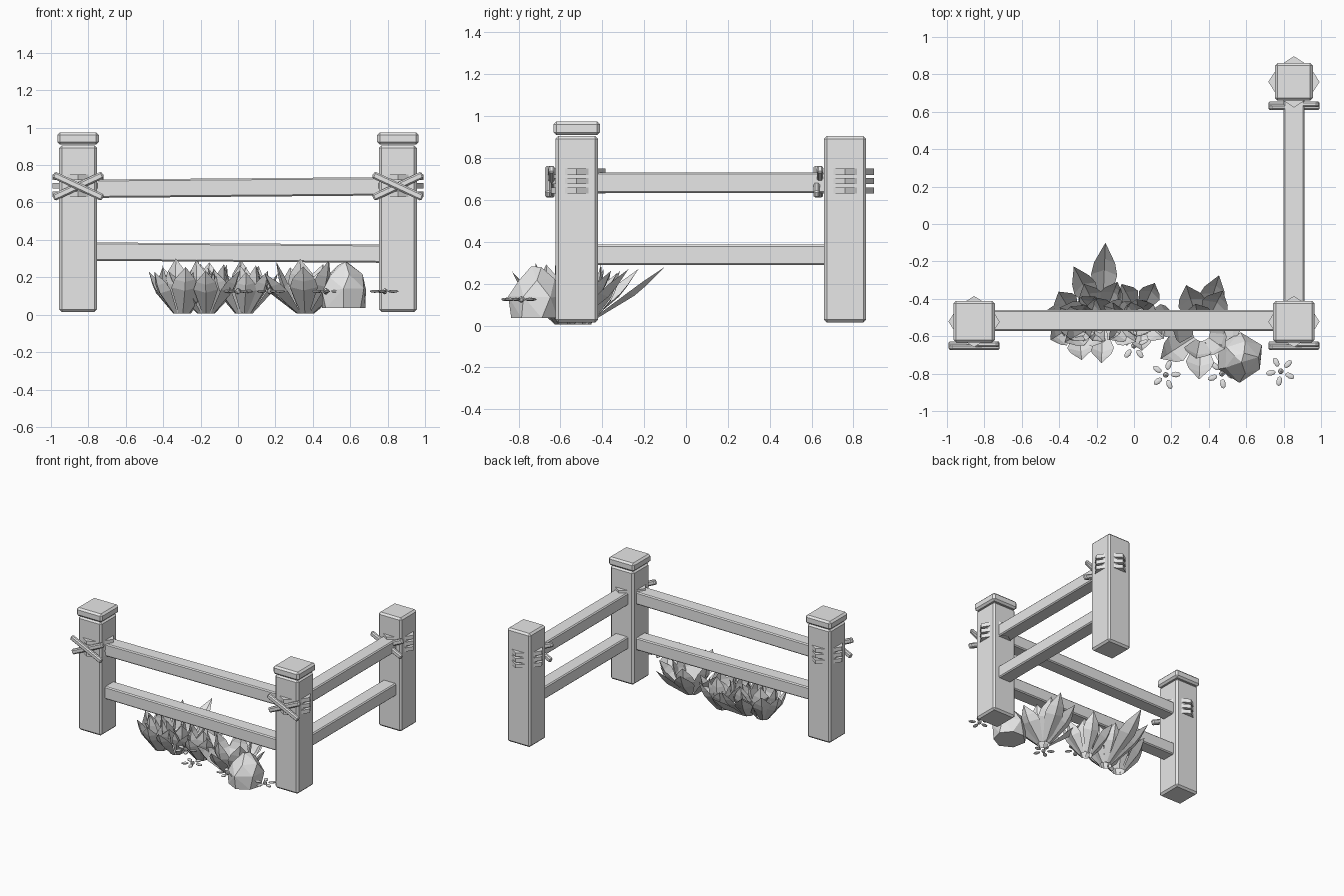
import bpy, bmesh, math, random
from mathutils import Vector, Matrix

random.seed(4)
if "Cube" in bpy.data.objects:
    bpy.data.objects.remove(bpy.data.objects["Cube"], do_unlink=True)

GREY = (0.8, 0.8, 0.8, 1)
grey = bpy.data.materials.new("plain_grey")
grey.use_nodes = True
grey.diffuse_color = GREY
grey.node_tree.nodes["Principled BSDF"].inputs["Base Color"].default_value = GREY


def finish(name, bm, bevel=0):
    """Turn a bmesh into a flat-shaded object with the shared material."""
    mesh = bpy.data.meshes.new(name)
    bm.to_mesh(mesh)
    bm.free()
    mesh.materials.append(grey)
    obj = bpy.data.objects.new(name, mesh)
    bpy.context.collection.objects.link(obj)
    if bevel:
        mod = obj.modifiers.new("chamfer", "BEVEL")
        mod.width, mod.segments = bevel, 1
    return obj


def box(name, center, size, bevel=0.012, turn=Matrix()):
    bm = bmesh.new()
    bmesh.ops.create_cube(bm, size=1, matrix=Matrix.Translation(center) @ turn @ Matrix.Diagonal((*size, 1)))
    return finish(name, bm, bevel)


def rail(name, start, end):
    """Square beam between two points."""
    a, b = Vector(start), Vector(end)
    turn = (b - a).to_track_quat("X", "Z").to_matrix().to_4x4()
    box(name, (a + b) / 2, ((b - a).length, 0.112, 0.098), 0.008, turn)


def rope_band(name, x, y, z):
    """Eight-sided ring whose points stand out from the post faces."""
    bm = bmesh.new()
    ring = []
    for i in range(8):
        r = 0.118 if i % 2 else 0.137
        a = i * math.pi / 4
        ring.append(bm.verts.new((x + r * math.cos(a), y + r * math.sin(a), z - 0.015)))
    face = bm.faces.new(ring)
    top = bmesh.ops.extrude_face_region(bm, geom=[face])["geom"]
    bmesh.ops.translate(bm, vec=(0, 0, 0.03), verts=[g for g in top if isinstance(g, bmesh.types.BMVert)])
    bmesh.ops.recalc_face_normals(bm, faces=bm.faces)
    finish(name, bm)


# Posts with rope lashings; the two front posts carry caps
X, FRONT, BACK = 0.855, -0.522, 0.76
for name, x, y, capped in (("right_post", -X, FRONT, True), ("corner_post", X, FRONT, True),
                           ("back_post", X, BACK, False)):
    box(name, (x, y, 0.46), (0.202, 0.202, 0.892), 0.014)
    if capped:
        box(name + "_cap", (x, y, 0.942), (0.222, 0.222, 0.066), 0.014)
    for i in range(3):
        rope_band(f"{name}_band_{i}", x, y, 0.645 + 0.045 * i)
    for side in (-1, 1):
        box(f"{name}_cross_{side}", (x, y - 0.128 - 0.008 * side, 0.687), (0.292, 0.03, 0.038), 0.008,
            Matrix.Rotation(side * math.radians(25), 4, "Y"))

# Rails
rail("front_upper_rail", (-X, -0.516, 0.673), (X, -0.516, 0.687))
rail("front_lower_rail", (-X, -0.516, 0.338), (X, -0.516, 0.326))
rail("side_upper_rail", (X, FRONT, 0.682), (X, BACK, 0.682))
rail("side_lower_rail", (X, FRONT, 0.337), (X, BACK, 0.337))


def leaf(bm, center, angle, reach, height, width):
    """Folded pointed leaf that leans outward from the clump centre."""
    out = Vector((math.cos(angle), math.sin(angle), 0))
    across = Vector((-out.y, out.x, 0))
    rows = []
    # distance along leaf, half width, keel depth
    for t, w, keel in ((0, 0.3, 0.008), (0.55, 1, 0.025), (0.72, 0.8, 0.02)):
        p = Vector(center) + out * (0.04 + (reach - 0.04) * t) + Vector((0, 0, 0.006 + height * t))
        sag = (out - Vector((0, 0, 0.7))) * keel
        sag.z = max(sag.z, -t * 0.1)
        rows.append([bm.verts.new(p + across * w * width * s + (sag if s == 0 else Vector())) for s in (-1, 0, 1)])
    tip = bm.verts.new(Vector(center) + out * reach + Vector((0, 0, height)))
    for low, high in zip(rows, rows[1:]):
        for i in (0, 1):
            bm.faces.new((low[i], low[i + 1], high[i + 1], high[i]))
    for i in (0, 1):
        bm.faces.new((rows[-1][i], rows[-1][i + 1], tip))


# Leaf clumps: an open outer tier round a steeper inner one
clumps = (((-0.30, -0.53), 0.19, 0.07), ((-0.17, -0.52), 0.23, 0.065),
          ((0.03, -0.5), 0.19, 0.06), ((0.36, -0.58), 0.27, 0.075))
for n, ((x, y), reach, width) in enumerate(clumps):
    bm = bmesh.new()
    for count, spread, height, shift in ((7, 1, 0.25, 0.2), (5, 0.55, 0.29, 0.6)):
        for i in range(count):
            a = shift + i * math.tau / count + random.uniform(-0.15, 0.15)
            leaf(bm, (x, y, 0), a, reach * spread * random.uniform(0.88, 1.08),
                 height * random.uniform(0.88, 1.05), width)
    if n == 1:
        leaf(bm, (x, y, 0), 1.53, 0.42, 0.28, 0.07)
        leaf(bm, (x, y, 0), 2.05, 0.33, 0.27, 0.065)
    if n == 3:
        leaf(bm, (x, y, 0), 1.27, 0.32, 0.27, 0.07)
    finish(f"leaf_clump_{n}", bm)

# Rock: lumpy faceted hull with a flat base
bm = bmesh.new()
for z, r, count, shift in ((0.035, 0.118, 7, 0.2), (0.13, 0.132, 6, 0.5), (0.215, 0.095, 5, 0), (0.275, 0.03, 3, 0.8)):
    for i in range(count):
        a = shift + i * math.tau / count
        k = r * random.uniform(0.93, 1.05)
        bm.verts.new((0.567 + k * math.cos(a), -0.712 + k * math.sin(a), z + (random.uniform(-0.015, 0.01) if z > 0.1 else 0)))
hull = bmesh.ops.convex_hull(bm, input=bm.verts)
bmesh.ops.delete(bm, geom=list({g for g in hull["geom_interior"] if isinstance(g, bmesh.types.BMVert)}), context="VERTS")
finish("rock", bm)

# Flowers: five flat oval petals round a bead
for n, (x, y) in enumerate(((-0.0, -0.65), (0.17, -0.807), (0.47, -0.8), (0.785, -0.787))):
    bm = bmesh.new()
    spot = Matrix.Translation((x, y, 0.125))
    bmesh.ops.create_icosphere(bm, subdivisions=1, radius=0.017, matrix=spot)
    for i in range(5):
        place = Matrix.Rotation(0.3 + n + i * math.tau / 5, 4, "Z") @ Matrix.Translation((0.054, 0, 0))
        bmesh.ops.create_uvsphere(bm, u_segments=8, v_segments=5, radius=1,
                                  matrix=spot @ place @ Matrix.Diagonal((0.028, 0.016, 0.008, 1)))
    finish(f"flower_{n}", bm)
